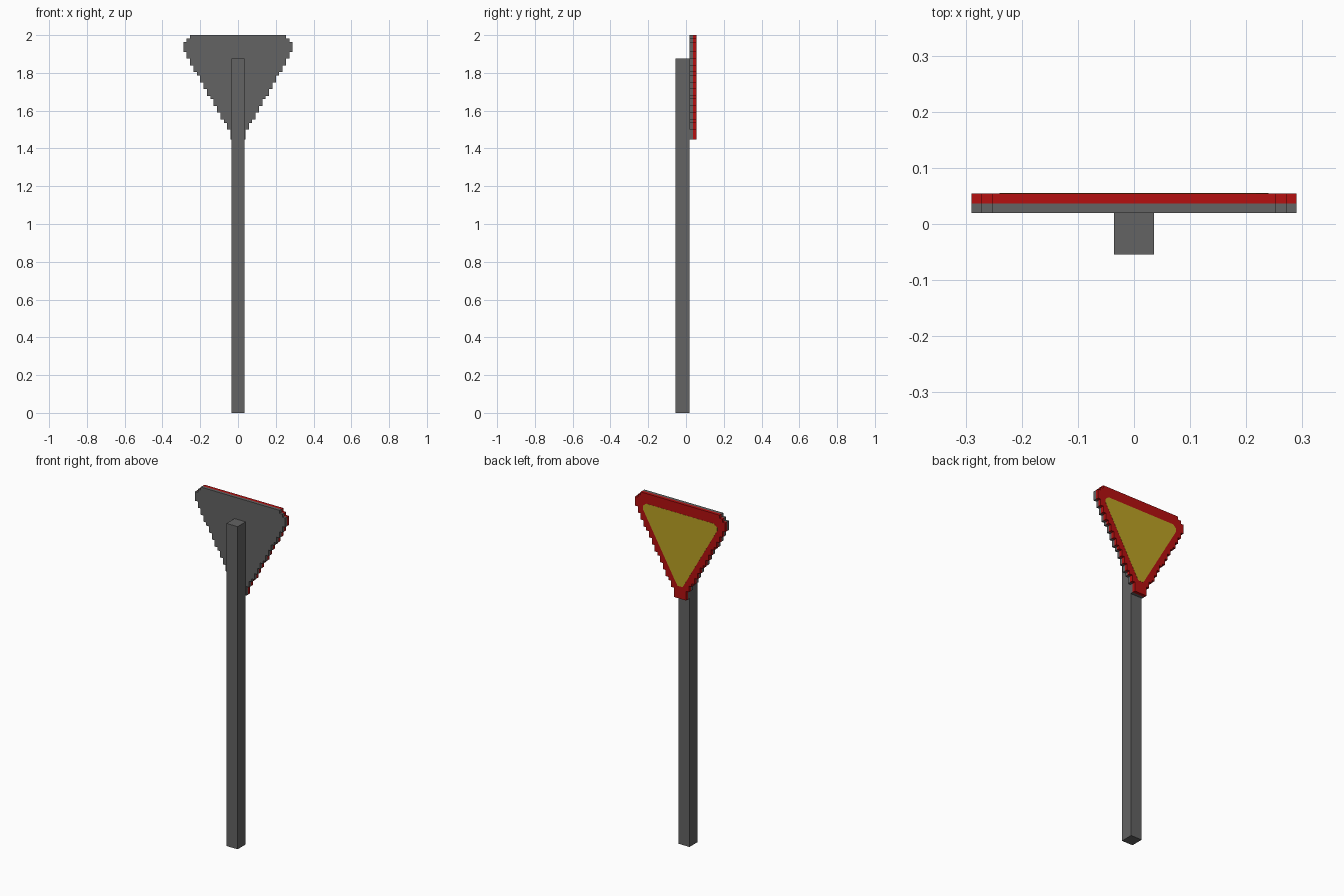
import bpy, bmesh, math

if "Cube" in bpy.data.objects:
    bpy.data.objects.remove(bpy.data.objects["Cube"])

U = 2 / 112          # stair-step unit
GROW = 0.0035        # plates are slightly wider than the step grid
ROWS = 31            # steps from top of the sign to its tip


def material(name, rgb):
    m = bpy.data.materials.new(name)
    m.diffuse_color = (*rgb, 1)
    m.use_nodes = True
    m.node_tree.nodes["Principled BSDF"].inputs["Base Color"].default_value = m.diffuse_color
    return m


GREY = material("dark grey", (0.125, 0.125, 0.125))
RED = material("red", (0.46, 0.005, 0.005))
YELLOW = material("yellow", (0.50, 0.36, 0.018))


def prism(name, half, y0, y1, mat):
    """Mirror a right-hand (x, z) outline and extrude it from y0 to y1."""
    outline = half + [(-x, z) for x, z in reversed(half)]
    bm = bmesh.new()
    face = bm.faces.new([bm.verts.new((x, y0, z)) for x, z in outline])
    ext = bmesh.ops.extrude_face_region(bm, geom=[face])
    verts = [g for g in ext["geom"] if isinstance(g, bmesh.types.BMVert)]
    bmesh.ops.translate(bm, verts=verts, vec=(0, y1 - y0, 0))
    bmesh.ops.recalc_face_normals(bm, faces=bm.faces)
    mesh = bpy.data.meshes.new(name)
    bm.to_mesh(mesh)
    bm.free()
    mesh.materials.append(mat)
    ob = bpy.data.objects.new(name, mesh)
    bpy.context.collection.objects.link(ob)
    return ob


def half_width(row):
    """Half width in steps: clipped top corners, 60 degree sides, blunt tip."""
    if row < 5:
        return min(14 + row, 16)
    return max(2, math.floor(3.3 + (27 - row) * 0.577))


# stepped triangle outline, top to tip
steps = []
for r in range(ROWS):
    w = half_width(r) * U + GROW
    if steps and abs(steps[-1][0] - w) < 1e-6:
        steps[-1] = (w, 2 - (r + 1) * U)
    else:
        steps += [(w, 2 - r * U), (w, 2 - (r + 1) * U)]

# square post
prism("post", [(2 * U, 1.875), (2 * U, 0)], -0.0545, 0.0192, GREY)

# sign: grey backing, red plate, yellow painted triangle
prism("sign_backing", steps, 0.0192, 0.0365, GREY)
prism("sign_plate", steps, 0.0365, 0.0545, RED)
inner = [(12.2, 3.3), (13.4, 4.3), (13.4, 5.3), (1.7, 25.7), (0.9, 27)]
prism("yellow_panel", [(x * U, 2 - r * U) for x, r in inner],
      0.0540, 0.0552, YELLOW)
